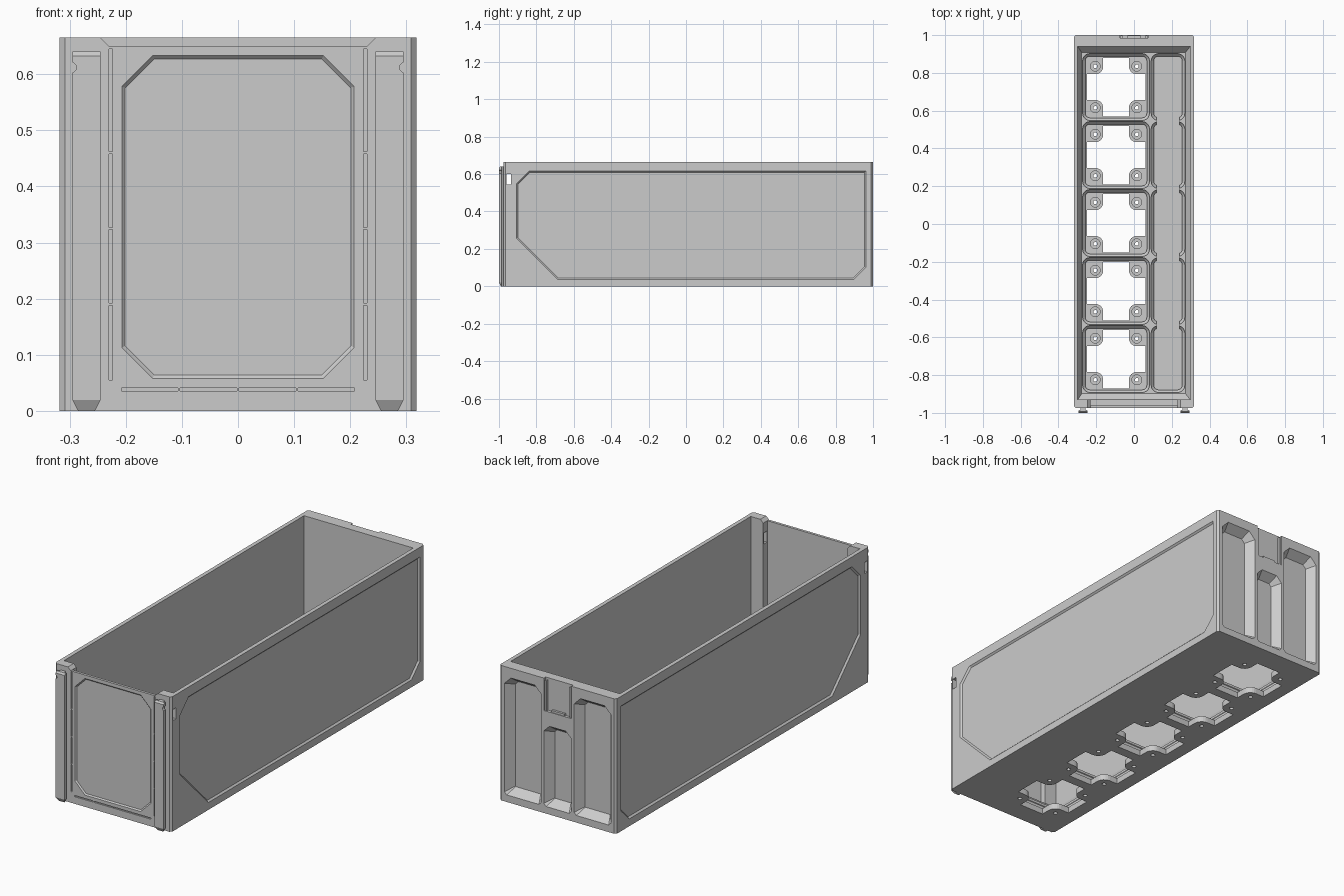
import bpy, bmesh
from math import cos, sin, pi

if "Cube" in bpy.data.objects:
    bpy.data.objects.remove(bpy.data.objects["Cube"])


def rect(x0, x1, y0, y1, c=0, n=1):
    """Rectangle outline; corners cut by c (chamfer if n == 1, rounded otherwise)."""
    cs = c if isinstance(c, (list, tuple)) else [c] * 4
    pts = []
    for k, (x, y, sx, sy) in enumerate([(x0, y0, 1, 1), (x1, y0, -1, 1),
                                        (x1, y1, -1, -1), (x0, y1, 1, -1)]):
        r = cs[k]
        if r == 0:
            pts.append((x, y))
            continue
        for i in range(n + 1):
            a = pi + k * pi / 2 + i * pi / 2 / n
            pts.append((x + sx * r + r * cos(a), y + sy * r + r * sin(a)))
    return pts


def circle(cx, cy, r, n=20):
    return [(cx + r * cos(2 * pi * i / n), cy + r * sin(2 * pi * i / n)) for i in range(n)]


def flat(u, v, d):
    return (u, v, d)


def loft(bm, sections, place=flat):
    """Closed solid through (outline, depth) sections."""
    rings = [[bm.verts.new(place(u, v, d)) for u, v in poly] for poly, d in sections]
    n = len(rings[0])
    for a, b in zip(rings, rings[1:]):
        for i in range(n):
            bm.faces.new((a[i], a[(i + 1) % n], b[(i + 1) % n], b[i]))
    bm.faces.new(rings[0][::-1])
    bm.faces.new(rings[-1])


def make(name, bm):
    bmesh.ops.recalc_face_normals(bm, faces=bm.faces[:])
    me = bpy.data.meshes.new(name)
    bm.to_mesh(me)
    bm.free()
    ob = bpy.data.objects.new(name, me)
    bpy.context.collection.objects.link(ob)
    return ob


def cut(target, bm):
    tool = make("cutter", bm)
    tool.hide_render = True
    m = target.modifiers.new("cut", 'BOOLEAN')
    m.operation, m.solver, m.object = 'DIFFERENCE', 'EXACT', tool
    bpy.context.view_layer.objects.active = target
    bpy.ops.object.modifier_apply(modifier=m.name)
    bpy.data.objects.remove(tool)


def recess(bm, box, c, inset, depth, place):
    """Sunken panel with sloped edges."""
    x0, x1, y0, y1 = box
    c2 = [max(k - 0.586 * inset, 0.002) if k else 0 for k in c]
    outer = rect(x0, x1, y0, y1, c)
    inner = rect(x0 + inset, x1 - inset, y0 + inset, y1 - inset, c2)
    loft(bm, [(outer, -0.02), (outer, 0), (inner, depth)], place)


def front(u, v, d):
    return (u, -0.975 + d, v)


def back(u, v, d):
    return (u, 1.0 - d, v)


# drawer shell block
bm = bmesh.new()
shell = rect(-0.318, 0.318, -0.975, 1.0, 0.01)
loft(bm, [(shell, 0), (shell, 0.665)])
body = make("drawer_body", bm)

# storage cavity with sloped foot
bm = bmesh.new()
wall = rect(-0.298, 0.298, -0.93, 0.94)
loft(bm, [(rect(-0.277, 0.272, -0.898, 0.908), 0.075), (wall, 0.11), (wall, 0.8)])
cut(body, bm)

# thin front panel between the corner posts
bm = bmesh.new()
loft(bm, [(rect(-0.23, 0.23, -0.962, -0.9), 0.11), (rect(-0.23, 0.23, -0.962, -0.9), 0.8)])
cut(body, bm)
bm = bmesh.new()
loft(bm, [([(-0.23, 0.65), (0.23, 0.65), (0.25, 0.67), (-0.25, 0.67)], d) for d in (-0.05, 0.06)], front)
cut(body, bm)

# floor grid cells: five full and five half cells
PITCH, CX, HX = 0.36, -0.095, 0.18
rows = [0.005 + PITCH * k for k in range(-2, 3)]
bm = bmesh.new()
for y in rows:
    for cx, hx in ((CX, 0.163), (HX, 0.075)):
        sec = []
        for z, g in ((0.03, 0), (0.048, 0), (0.063, 0.014), (0.09, 0.014)):
            sec.append((rect(cx - hx - g, cx + hx + g, y - 0.163 - g, y + 0.163 + g, 0.025 + g, 5), z))
        loft(bm, sec)
cut(body, bm)
bm = bmesh.new()
channel = rect(0.12, 0.24, -0.86, 0.87)
loft(bm, [(channel, 0.03), (channel, 0.09)])
cut(body, bm)

# cross-shaped floor openings and screw holes
bm = bmesh.new()
A, P, R = 0.155, 0.11, 0.042
for y in rows:
    quad = [(A, P - R)] + [(P + R * cos(t), P + R * sin(t)) for t in
                           [-pi / 2 - i * pi / 12 for i in range(7)]] + [(P - R, A)]
    cross = []
    for k in range(4):
        c, s = round(cos(k * pi / 2)), round(sin(k * pi / 2))
        cross += [(CX + c * u - s * v, y + s * u + c * v) for u, v in quad]
    loft(bm, [(cross, -0.01), (cross, 0.05)])
    for sx in (-P, P):
        for sy in (-P, P):
            small, big = circle(CX + sx, y + sy, 0.01), circle(CX + sx, y + sy, 0.026)
            loft(bm, [(small, -0.01), (small, 0.02), (big, 0.02), (big, 0.05)])
cut(body, bm)

# sunken panels, front seams, back pockets and side windows
bm = bmesh.new()
recess(bm, (-0.207, 0.207, 0.058, 0.633), [0.055] * 4, 0.006, 0.006, front)
for s in (-1, 1):
    recess(bm, (-0.905, 0.962, 0.036, 0.617), [0.22, 0.065, 0, 0.067], 0.008, 0.008,
           lambda u, v, d, s=s: (s * (0.318 - d), u, v))
    for z0, z1 in ((0.055, 0.188), (0.192, 0.323), (0.327, 0.458), (0.462, 0.645)):
        recess(bm, sorted((s * 0.2235, s * 0.2295)) + [z0, z1], [0] * 4, 0, 0.006, front)
    recess(bm, sorted((s * 0.09, s * 0.29)) + [0.035, 0.617], [0.012, 0.012, 0.035, 0.035], 0.03, 0.042, back)
    win = rect(-0.96, -0.936, 0.545, 0.6)
    loft(bm, [(win, s * 0.22), (win, s * 0.35)], lambda u, v, d: (d, u, v))
for k in range(4):
    x = -0.21 + 0.105 * k
    recess(bm, (x + 0.002, x + 0.103, 0.035, 0.041), [0] * 4, 0, 0.006, front)
recess(bm, (-0.075, 0.075, 0.035, 0.435), [0.012, 0.012, 0.03, 0.03], 0.03, 0.042, back)
recess(bm, (-0.075, 0.075, 0.505, 0.7), [0] * 4, 0, 0.014, back)
cut(body, bm)

# latch ribs and catch inside the back notch
bm = bmesh.new()
for x0, x1, z0, z1 in ((-0.072, -0.062, 0.505, 0.655), (0.062, 0.072, 0.505, 0.655), (-0.035, 0.035, 0.5, 0.515)):
    loft(bm, [(rect(x0, x1, z0, z1), 0.02), (rect(x0, x1, z0, z1), 0.003)], back)
make("latch_ribs", bm)


# T-shaped guide rails on the front posts
def tee(h, yf, yb=-0.984):
    return [(0.27 + u, v) for u, v in ((-0.013, -0.97), (-0.013, yb), (-h, yb - 0.003), (-h, yf),
                                       (h, yf), (h, yb - 0.003), (0.013, yb), (0.013, -0.97))]


bm = bmesh.new()
loft(bm, [(tee(0.015, -0.989), 0), (tee(0.025, -1.0), 0.019), (tee(0.025, -1.0), 0.632),
          (tee(0.025, -0.993), 0.64)])
rail = make("guide_rails", bm)
bm = bmesh.new()
notch = circle(0.297, 0.612, 0.009)
loft(bm, [(notch, -0.1), (notch, -0.003)], front)
cut(rail, bm)
mir = rail.modifiers.new("mirror", 'MIRROR')
mir.use_axis[0] = True
mir.use_mirror_merge = False
